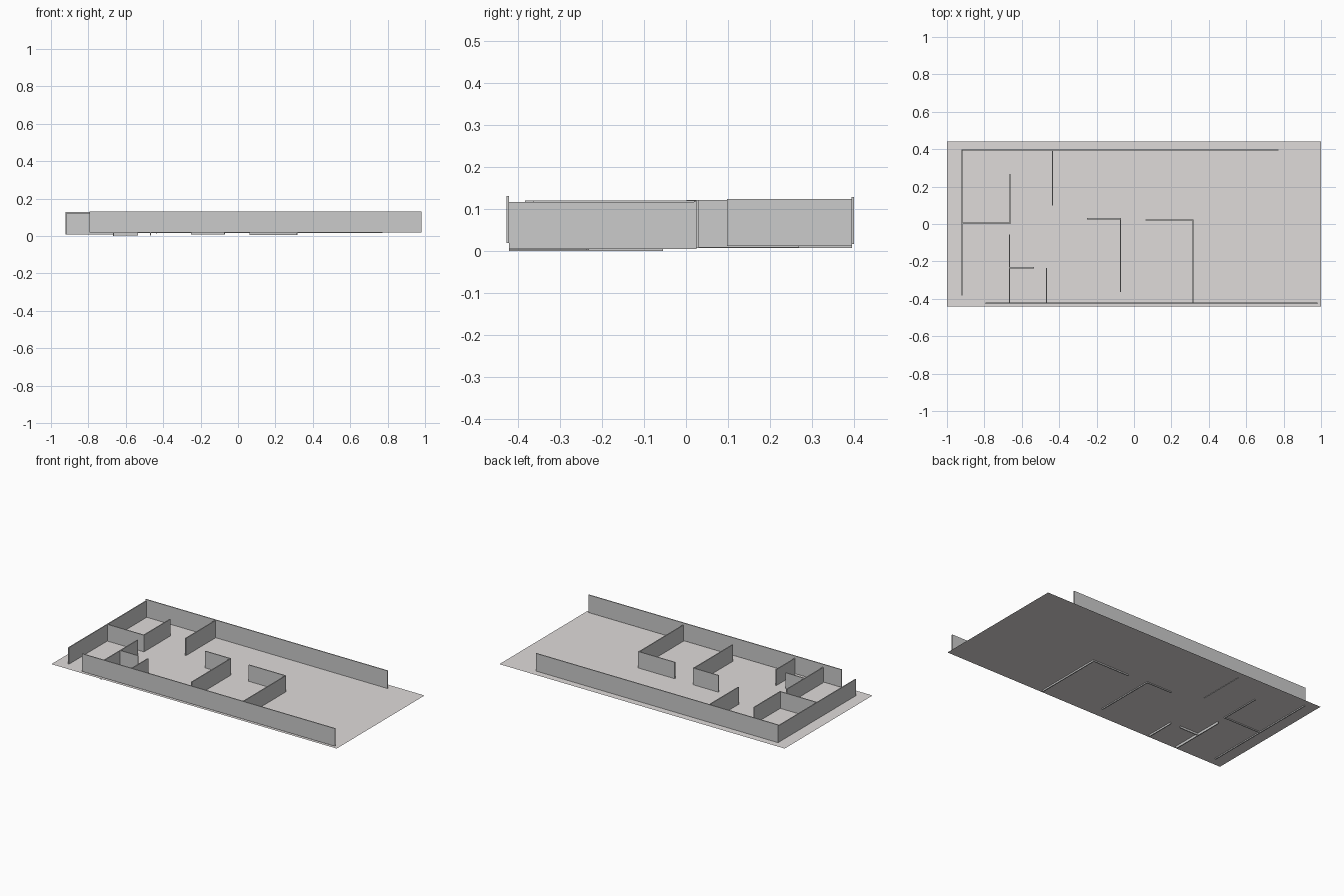
import bpy

if "Cube" in bpy.data.objects:
    bpy.data.objects.remove(bpy.data.objects["Cube"])

T = 0.006   # wall thickness
H = 0.112   # wall height


def wall(name, x0, y0, x1, y1, z0):
    """Upright thin box along the centre line (x0, y0)-(x1, y1), axis aligned."""
    lx = max(abs(x1 - x0), T)
    ly = max(abs(y1 - y0), T)
    bpy.ops.mesh.primitive_cube_add(
        size=1, location=((x0 + x1) / 2, (y0 + y1) / 2, z0 + H / 2))
    ob = bpy.context.object
    ob.name = name
    ob.scale = (lx, ly, H)
    bpy.ops.object.transform_apply(location=False, rotation=False, scale=True)
    return ob


# Floor: one flat sheet, slightly above the lowest wall bottoms
bpy.ops.mesh.primitive_plane_add(size=1, location=(0, 0, 0.015))
floor = bpy.context.object
floor.name = "floor"
floor.scale = (2, 0.88, 1)
bpy.ops.object.transform_apply(location=False, rotation=False, scale=True)
mat = bpy.data.materials.new("floor_tint")
mat.diffuse_color = (0.74, 0.71, 0.70, 1)
mat.use_nodes = True
mat.node_tree.nodes["Principled BSDF"].inputs["Base Color"].default_value = mat.diffuse_color
floor.data.materials.append(mat)

# Walls: name, start x/y, end x/y, bottom height
walls = [
    # outer walls
    ("front_wall", -0.795, -0.424, 0.98, -0.424, 0.019),
    ("back_wall", -0.923, 0.396, 0.773, 0.396, 0.0165),
    ("left_wall", -0.92, -0.383, -0.92, 0.395, 0.008),
    # back left room
    ("back_room_wall", -0.92, 0.004, -0.663, 0.004, 0.009),
    ("back_room_side", -0.663, 0.001, -0.663, 0.268, 0.009),
    ("back_divider", -0.436, 0.098, -0.436, 0.394, 0.0125),
    # front left rooms
    ("front_room_side", -0.665, -0.421, -0.665, -0.055, 0.0),
    ("closet_wall", -0.665, -0.234, -0.535, -0.234, 0.003),
    ("closet_side", -0.467, -0.421, -0.467, -0.235, 0.004),
    # two L-shaped partitions
    ("middle_partition_back", -0.25, 0.028, -0.07, 0.028, 0.009),
    ("middle_partition_side", -0.073, -0.363, -0.073, 0.031, 0.008),
    ("right_partition_back", 0.062, 0.022, 0.318, 0.022, 0.007),
    ("right_partition_side", 0.316, -0.421, 0.316, 0.025, 0.005),
]
for w in walls:
    wall(*w)
